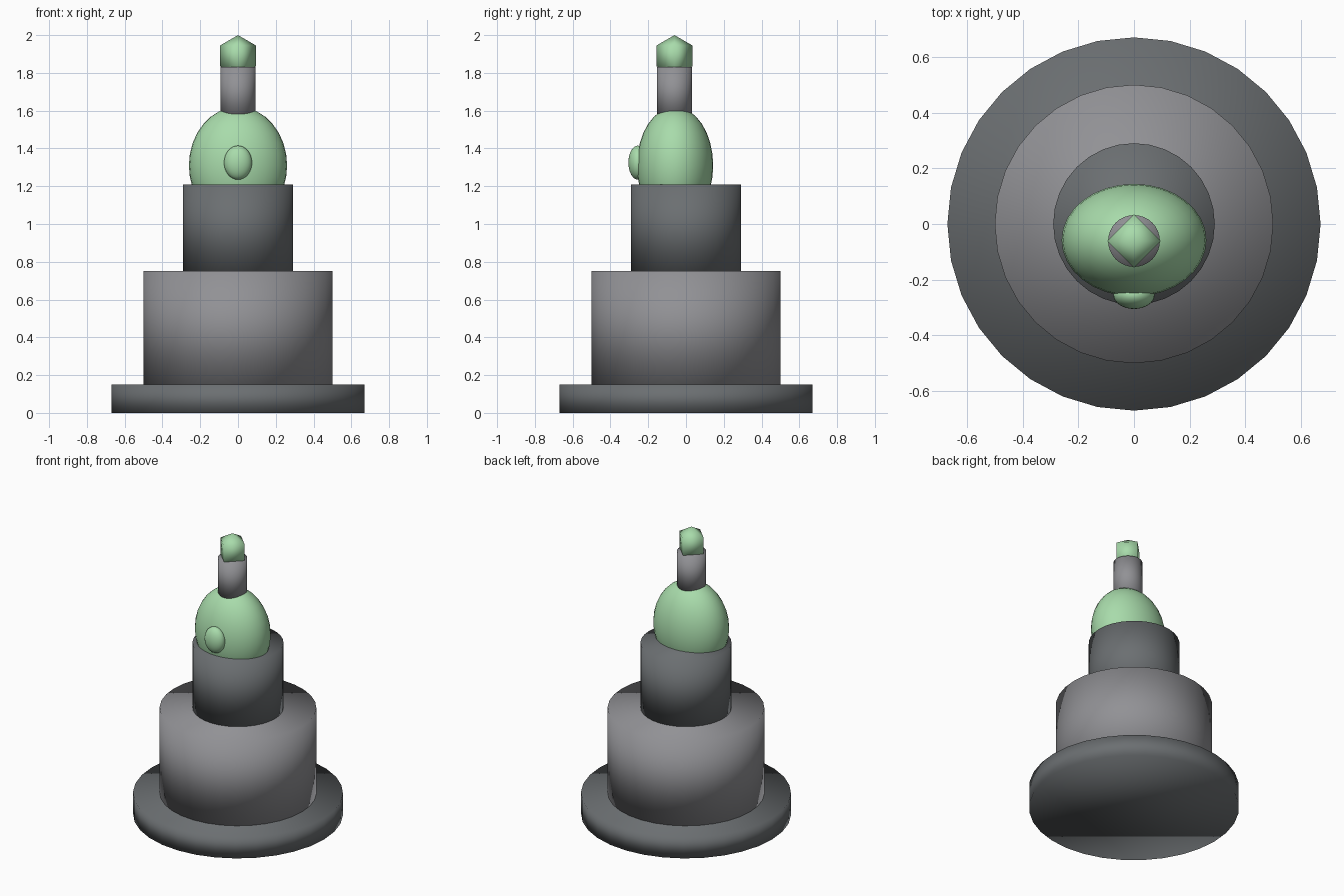
import bpy

cube = bpy.data.objects.get("Cube")
if cube:
    bpy.data.objects.remove(cube, do_unlink=True)


def linear(c):
    return c / 12.92 if c <= 0.04045 else ((c + 0.055) / 1.055) ** 2.4


def material(name, r, g, b):
    m = bpy.data.materials.new(name)
    m.use_nodes = True
    col = (linear(r), linear(g), linear(b), 1)
    m.diffuse_color = col
    m.node_tree.nodes["Principled BSDF"].inputs["Base Color"].default_value = col
    return m


dark = material("dark grey", 0.42, 0.435, 0.445)
mid = material("mid grey", 0.57, 0.57, 0.585)
green = material("pale green", 0.66, 0.86, 0.67)


def finish(name, mat):
    # the whole surface is smooth, caps included
    obj = bpy.context.object
    obj.name = name
    obj.data.materials.append(mat)
    bpy.ops.object.shade_smooth()
    return obj


def drum(name, mat, radius, bottom, top, y=0):
    bpy.ops.mesh.primitive_cylinder_add(
        vertices=32, radius=radius, depth=top - bottom,
        location=(0, y, (bottom + top) / 2))
    return finish(name, mat)


def ball(name, mat, size, location, segments=32, rings=16):
    bpy.ops.mesh.primitive_uv_sphere_add(
        segments=segments, ring_count=rings, radius=1, location=location)
    bpy.context.object.scale = size
    return finish(name, mat)


AXIS = -0.058  # the dome, neck and finial sit forward of the drums

# Stepped drums
drum("base_plate", dark, 0.67, 0, 0.15)
drum("lower_drum", mid, 0.5, 0.15, 0.75)
drum("upper_drum", dark, 0.29, 0.75, 1.21)

# Dome with a round button on its front
ball("dome", green, (0.26, 0.202, 0.31), (0, AXIS, 1.31))
ball("front_button", green, (0.074, 0.05, 0.09), (0, -0.255, 1.325))

# Neck and four-sided finial
drum("neck", mid, 0.093, 1.56, 1.83, AXIS - 0.003)
ball("finial", green, (0.11, 0.11, 0.11), (0, AXIS - 0.003, 1.89), 4, 2)
